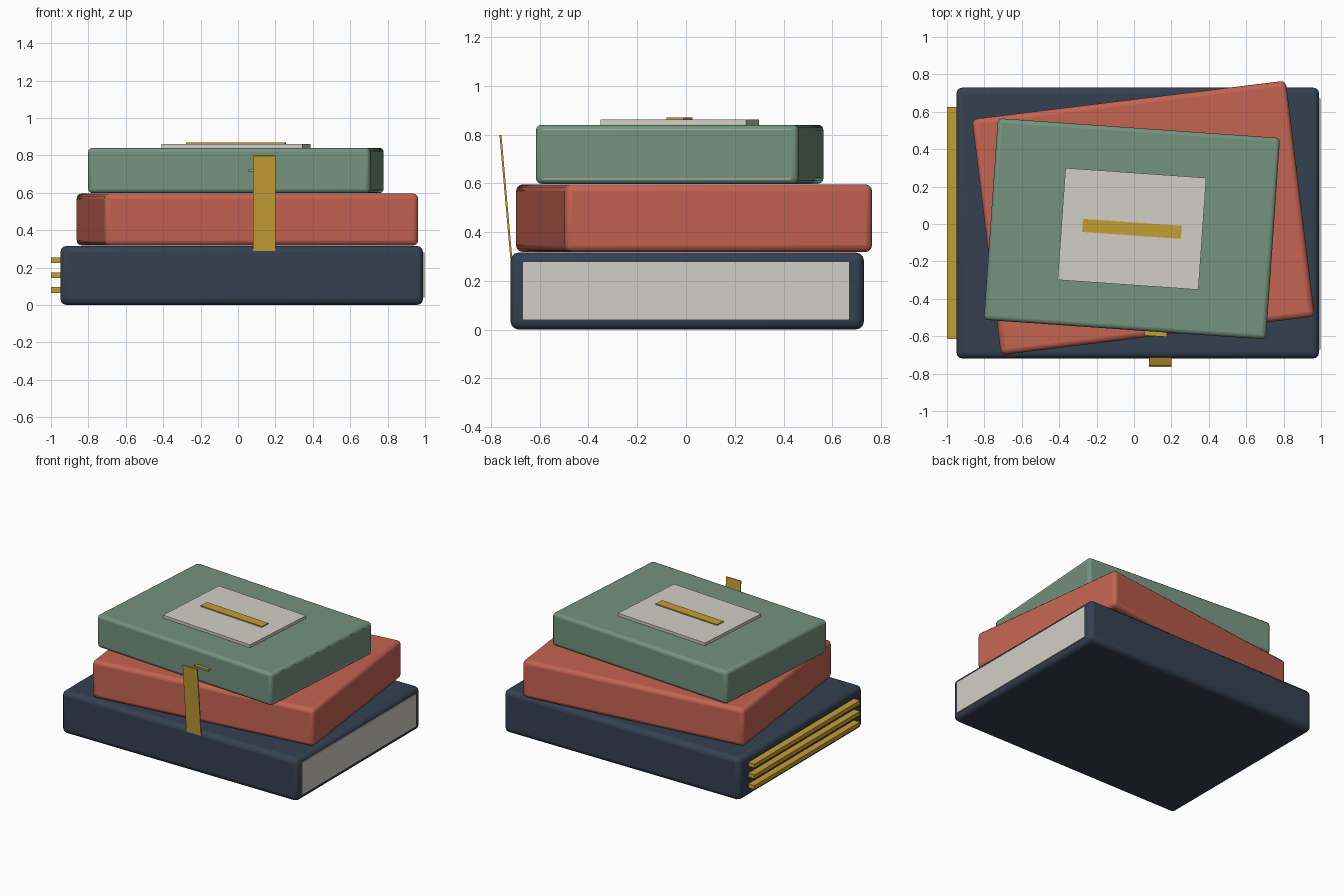
import bpy, math
from mathutils import Matrix

if "Cube" in bpy.data.objects:
    bpy.data.objects.remove(bpy.data.objects["Cube"])


def material(name, rgb):
    m = bpy.data.materials.new(name)
    m.diffuse_color = (*rgb, 1)
    m.use_nodes = True
    m.node_tree.nodes["Principled BSDF"].inputs["Base Color"].default_value = m.diffuse_color
    return m


NAVY = material("navy", (0.035, 0.053, 0.083))
RED = material("brick red", (0.55, 0.125, 0.083))
GREEN = material("sage green", (0.178, 0.29, 0.213))
CREAM = material("cream paper", (0.65, 0.62, 0.565))
GOLD = material("gold", (0.56, 0.345, 0.035))


def box(name, center, size, mat, turn=0, tilt=0, bevel=0):
    """Box of a given size, turned about z and tilted about x (degrees)."""
    bpy.ops.mesh.primitive_cube_add(size=1)
    ob = bpy.context.object
    ob.name = name
    ob.data.transform(Matrix.Diagonal((*size, 1)))
    ob.location = center
    ob.rotation_euler = (math.radians(tilt), 0, math.radians(turn))
    ob.data.materials.append(mat)
    if bevel:
        mod = ob.modifiers.new("rounded_edges", "BEVEL")
        mod.width = bevel
        mod.segments = 3
        bpy.ops.object.shade_smooth_by_angle(angle=math.radians(35))
    return ob


# Bottom book with page edge and raised spine bands
box("bottom_book", (0.02, 0.005, 0.158), (1.94, 1.45, 0.316), NAVY, bevel=0.035)
box("bottom_pages", (0.96, 0.0, 0.16), (0.075, 1.34, 0.24), CREAM)
for i, z in enumerate((0.08, 0.16, 0.24)):
    box(f"spine_band_{i + 1}", (-0.965, 0.005, z), (0.07, 1.24, 0.03), GOLD)

# Middle book
box("middle_book", (0.05, 0.033, 0.457), (1.69, 1.27, 0.278), RED, turn=7, bevel=0.028)

# Top book, page block flush with its fore edge
TURN = -4
cx, cy = -0.011, -0.026
a = math.radians(TURN)
box("top_book", (cx, cy, 0.719), (1.512, 1.08, 0.242), GREEN, turn=TURN, bevel=0.023)
off = 0.7255
box("top_pages", (cx + off * math.cos(a), cy + off * math.sin(a), 0.719),
    (0.06, 1.02, 0.205), CREAM, turn=TURN)

# Cover label and its gold bar
box("cover_label", (cx, cy, 0.849), (0.755, 0.60, 0.024), CREAM, turn=TURN)
box("label_bar", (cx, cy, 0.864), (0.53, 0.07, 0.01), GOLD, turn=TURN)

# Ribbon bookmark: hanging strip and the tab between the pages
box("bookmark_ribbon", (0.14, -0.7385, 0.543), (0.12, 0.008, 0.512), GOLD, tilt=5)
box("bookmark_tab", (0.122, -0.51, 0.72), (0.12, 0.18, 0.012), GOLD, turn=TURN)
